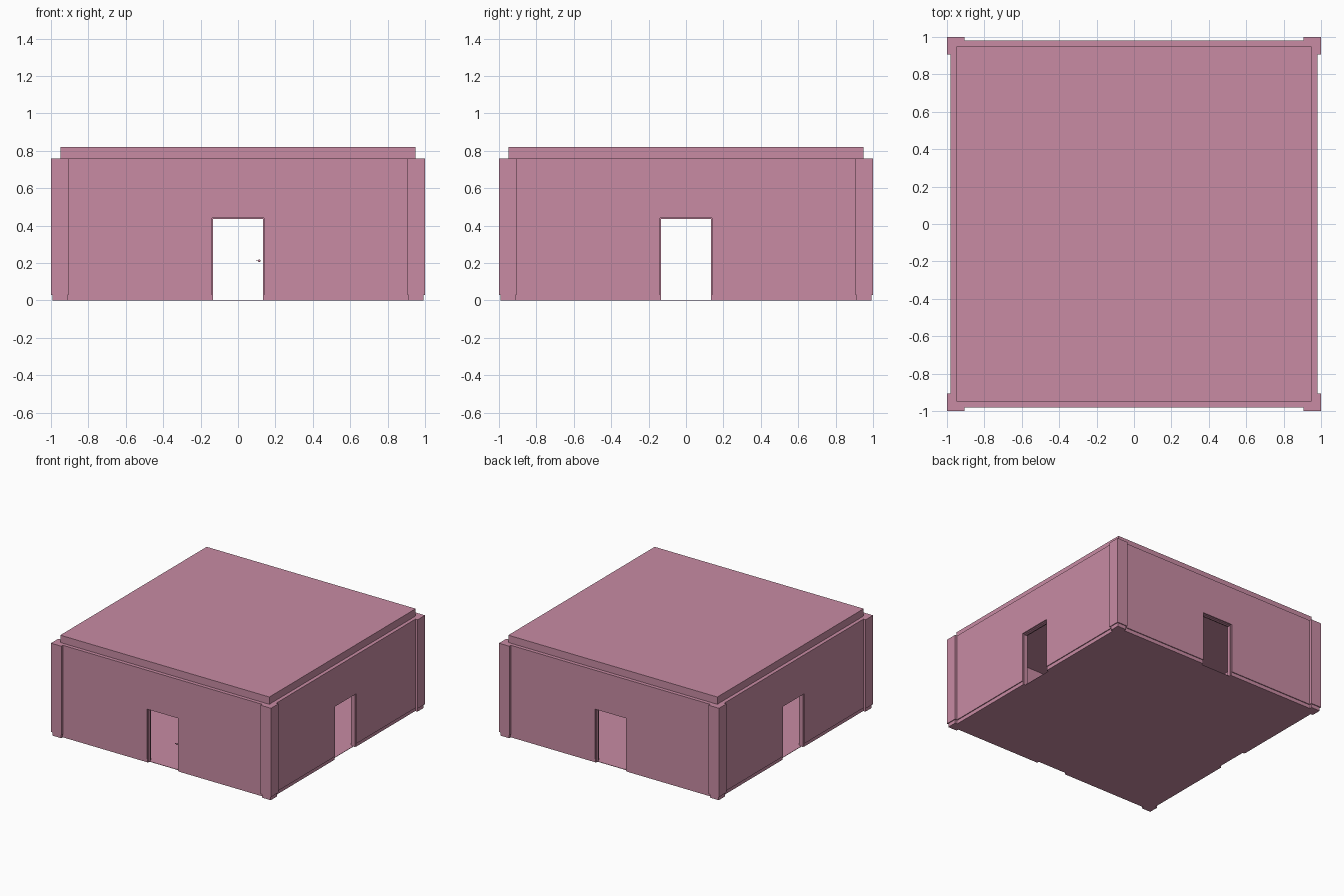
import bpy, bmesh
from math import pi
from mathutils import Matrix, Vector

cube = bpy.data.objects.get("Cube")
if cube:
    bpy.data.objects.remove(cube, do_unlink=True)

pink = bpy.data.materials.new("dusty pink")
pink.use_nodes = True
colour = (0.58, 0.26, 0.37, 1)
pink.diffuse_color = colour
pink.node_tree.nodes["Principled BSDF"].inputs["Base Color"].default_value = colour

WALL_OUT, WALL_IN = 0.98, 0.93
PILLAR_IN, TOP, ROOF_TOP = 0.905, 0.76, 0.82
DOOR, DOOR_TOP = 0.14, 0.44
BASE, STEP = 0.03, 0.007


def add_object(name, bm, turn=0):
    bm.transform(Matrix.Rotation(turn, 4, "Z"))
    bmesh.ops.recalc_face_normals(bm, faces=bm.faces)
    mesh = bpy.data.meshes.new(name)
    bm.to_mesh(mesh)
    bm.free()
    mesh.materials.append(pink)
    obj = bpy.data.objects.new(name, mesh)
    bpy.context.collection.objects.link(obj)
    return obj


def add_box(bm, low, high):
    low, high = Vector(low), Vector(high)
    place = Matrix.Translation((low + high) / 2) @ Matrix.Diagonal((*(high - low), 1))
    bmesh.ops.create_cube(bm, size=1, matrix=place)


def add_arch(bm, half, top, inner_half, inner_top, bottom, y0, y1):
    # Doorway-shaped slab, extruded through its depth
    outline = [(-half, bottom), (-inner_half, bottom), (-inner_half, inner_top),
               (inner_half, inner_top), (inner_half, bottom), (half, bottom),
               (half, top), (-half, top)]
    face = bm.faces.new([bm.verts.new((x, y0, z)) for x, z in outline])
    extruded = bmesh.ops.extrude_face_region(bm, geom=[face], use_keep_orig=True)
    verts = [v for v in extruded["geom"] if isinstance(v, bmesh.types.BMVert)]
    bmesh.ops.translate(bm, verts=verts, vec=(0, y1 - y0, 0))


# Four walls, door frames and corner pillars
for i, side in enumerate(("front", "left", "back", "right")):
    turn = i * pi / 2

    bm = bmesh.new()
    add_arch(bm, PILLAR_IN, TOP, DOOR, DOOR_TOP, BASE, -WALL_OUT, -WALL_IN)
    for lo, hi in ((-PILLAR_IN - STEP, -DOOR), (DOOR, PILLAR_IN + STEP)):
        add_box(bm, (lo, -WALL_OUT + STEP, 0), (hi, -WALL_IN, BASE))
    add_object(side + "_wall", bm, turn)

    bm = bmesh.new()
    add_arch(bm, DOOR, DOOR_TOP, DOOR - 0.006, DOOR_TOP - 0.006, 0, -0.968, -0.942)
    add_object(side + "_door_frame", bm, turn)

    bm = bmesh.new()
    add_box(bm, (PILLAR_IN, -1, BASE), (1, -PILLAR_IN, TOP))
    add_box(bm, (PILLAR_IN + STEP, -1 + STEP, 0), (1 - STEP, -PILLAR_IN - STEP, BASE))
    add_object(side + "_corner_pillar", bm, turn)

# Floor and roof slabs
bm = bmesh.new()
add_box(bm, (-0.955, -0.955, 0), (0.955, 0.955, 0.003))
add_object("floor", bm)

bm = bmesh.new()
add_box(bm, (-0.95, -0.95, TOP), (0.95, 0.95, ROOF_TOP))
add_object("roof", bm)

# Small lever handle in the front doorway
bm = bmesh.new()
bmesh.ops.create_uvsphere(bm, u_segments=12, v_segments=8, radius=0.007,
                          matrix=Matrix.Translation((0.114, -0.955, 0.212)))
add_box(bm, (0.096, -0.958, 0.21), (0.114, -0.952, 0.214))
handle = add_object("door_handle", bm)
bpy.context.view_layer.objects.active = handle
handle.select_set(True)
bpy.ops.object.shade_smooth_by_angle()
